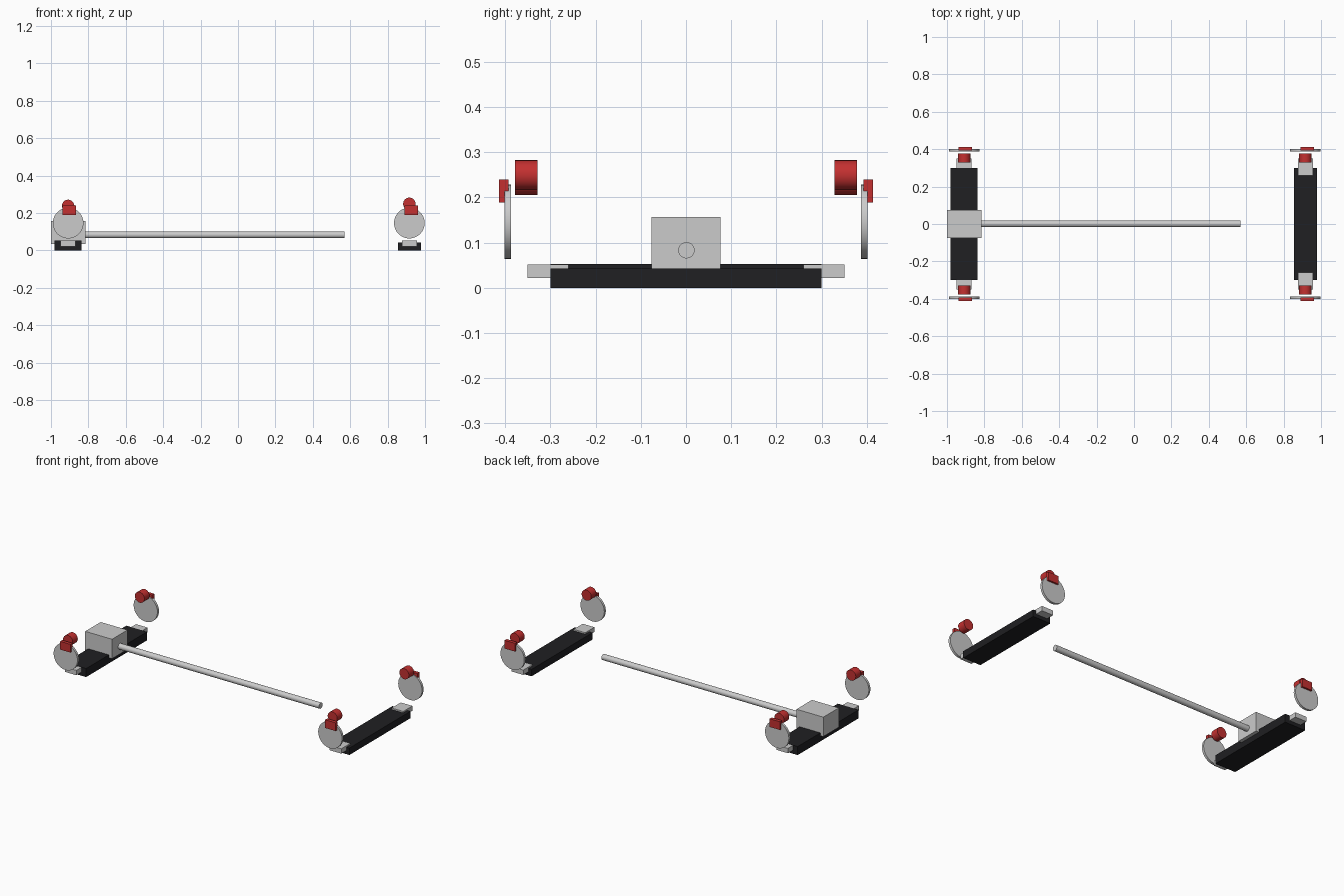
import bpy
from math import pi

if "Cube" in bpy.data.objects:
    bpy.data.objects.remove(bpy.data.objects["Cube"])


def material(name, rgb):
    m = bpy.data.materials.new(name)
    m.diffuse_color = (*rgb, 1)
    m.use_nodes = True
    m.node_tree.nodes["Principled BSDF"].inputs["Base Color"].default_value = m.diffuse_color
    return m


black = material("black", (0.014, 0.014, 0.016))
red = material("red", (0.55, 0.03, 0.03))


def finish(o, name, mat):
    o.name = name
    if mat:
        o.data.materials.append(mat)
    return o


def box(name, x, y, z, mat=None):
    """Box from (min, max) ranges."""
    mid = [(a + b) / 2 for a, b in (x, y, z)]
    bpy.ops.mesh.primitive_cube_add(size=1, location=mid)
    o = bpy.context.object
    o.scale = [b - a for a, b in (x, y, z)]
    bpy.ops.object.transform_apply(location=False, rotation=False, scale=True)
    return finish(o, name, mat)


def cyl(name, loc, r, length, rot, mat=None, sides=32):
    bpy.ops.mesh.primitive_cylinder_add(vertices=sides, radius=r, depth=length,
                                        location=loc, rotation=rot)
    bpy.ops.object.transform_apply(location=False, rotation=True, scale=False)
    bpy.ops.object.shade_smooth_by_angle()
    return finish(bpy.context.object, name, mat)


# label, beam x range, beam height, wheel x, motor height, tab x range, caliper x range
axles = [
    ("left", (-0.98, -0.837), 0.053, -0.908, 0.238, (-0.948, -0.869), (-0.937, -0.866)),
    ("right", (0.855, 0.978), 0.043, 0.916, 0.249, (0.877, 0.957), (0.89, 0.962)),
]

for label, beam_x, beam_h, wheel_x, motor_z, tab_x, cal_x in axles:
    # cross beam
    box(f"{label}_beam", beam_x, (-0.3, 0.3), (0, beam_h), black)
    for end, s in (("front", -1), ("back", 1)):
        tag = f"{label}_{end}"

        def span(a, b):
            return tuple(sorted((s * a, s * b)))

        # mounting tab, brake disc, caliper and cylinder at each beam end
        box(f"{tag}_tab", tab_x, span(0.26, 0.35), (0.022, 0.052))
        cyl(f"{tag}_disc", (wheel_x, s * 0.394, 0.146), 0.082, 0.015, (pi / 2, 0, 0), sides=48)
        box(f"{tag}_caliper", cal_x, span(0.392, 0.413), (0.188, 0.239), red)
        cyl(f"{tag}_cylinder", (wheel_x, s * 0.353, motor_z), 0.033, 0.05, (pi / 2, 0, 0), red)

# gearbox and drive shaft
box("gearbox", (-1.0, -0.815), (-0.076, 0.076), (0.035, 0.156))
cyl("drive_shaft", (-0.125, 0.001, 0.083), 0.018, 1.39, (0, pi / 2, 0))
